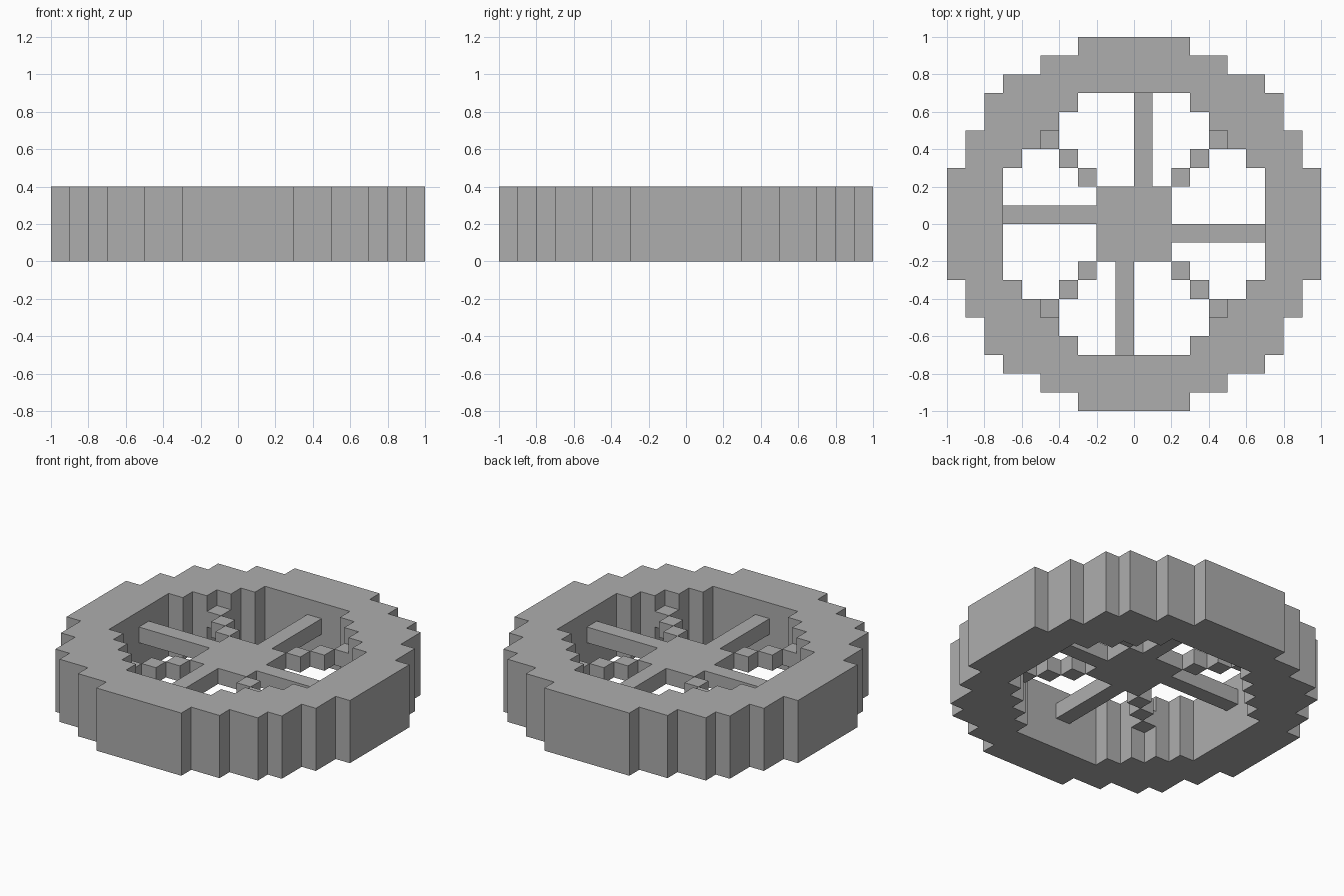
import bpy
import bmesh

cube = bpy.data.objects.get("Cube")
if cube:
    bpy.data.objects.remove(cube, do_unlink=True)

STEP = 0.1  # size of one block

grey = bpy.data.materials.new("stone_grey")
grey.use_nodes = True
colour = (0.42, 0.42, 0.42, 1)
grey.diffuse_color = colour
grey.node_tree.nodes["Principled BSDF"].inputs["Base Color"].default_value = colour


def turn(points, quarter):
    """Rotate plan points by quarter turns about z."""
    for _ in range(quarter):
        points = [(-y, x) for x, y in points]
    return points


def slab(name, outlines, bottom, height, weld=False):
    """Flat outlines in block units, thickened upwards."""
    bm = bmesh.new()
    for outline in outlines:
        bm.faces.new([bm.verts.new((x * STEP, y * STEP, bottom * STEP)) for x, y in outline])
    if weld:
        bmesh.ops.remove_doubles(bm, verts=bm.verts[:], dist=0.001)
    mesh = bpy.data.meshes.new(name)
    bm.to_mesh(mesh)
    bm.free()
    mesh.materials.append(grey)
    obj = bpy.data.objects.new(name, mesh)
    bpy.context.collection.objects.link(obj)
    thick = obj.modifiers.new("thickness", 'SOLIDIFY')
    thick.thickness = height * STEP
    thick.offset = 1
    return obj


# Stepped rim: one quarter, repeated four times
outer = [(10, -3), (10, 3), (9, 3), (9, 5), (8, 5), (8, 7), (7, 7),
         (7, 8), (5, 8), (5, 9), (3, 9), (3, 10)]
inner = [(7, -3), (7, 3), (6, 3), (6, 4), (5, 4), (5, 5), (4, 5),
         (4, 6), (3, 6), (3, 7)]
quarter_rim = outer + inner[::-1]
slab("rim", [turn(quarter_rim, q) for q in range(4)], 0, 4, weld=True)

# Square hub with four offset spokes
arm = [(2, -2), (2, -1), (7, -1), (7, 0), (2, 0)]
slab("hub_and_spokes", [sum((turn(arm, q) for q in range(4)), [])], 2, 1)

# Diagonal spokes made of single blocks meeting at their corners
blocks = [[(i, i), (i + 1, i), (i + 1, i + 1), (i, i + 1)] for i in (2, 3, 4)]
for q, corner in enumerate(("back_left", "back_right", "front_right", "front_left")):
    slab("diagonal_spoke_" + corner, [turn(b, q) for b in blocks], 2, 1)
